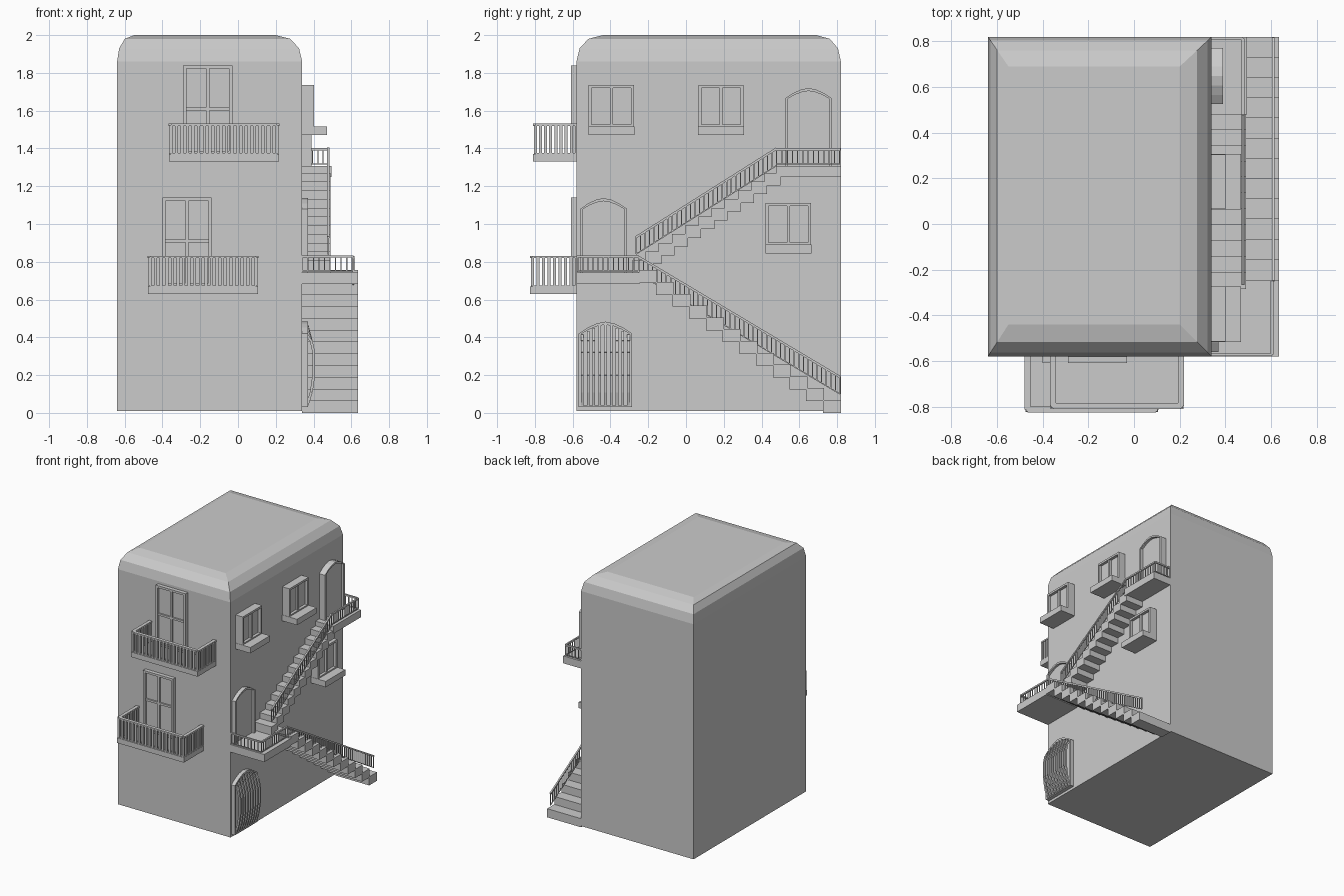
import bpy, bmesh, math
from mathutils import Vector, Matrix

if "Cube" in bpy.data.objects:
    bpy.data.objects.remove(bpy.data.objects["Cube"])

WALL_X, WALL_Y = 0.34, -0.58


def finish(bm, name):
    bmesh.ops.recalc_face_normals(bm, faces=bm.faces)
    me = bpy.data.meshes.new(name)
    bm.to_mesh(me)
    bm.free()
    ob = bpy.data.objects.new(name, me)
    bpy.context.collection.objects.link(ob)
    return ob


def box(bm, a, b):
    a, b = Vector(a), Vector(b)
    s = b - a
    m = Matrix.Translation((a + b) / 2) @ Matrix.Diagonal((abs(s.x), abs(s.y), abs(s.z), 1))
    bmesh.ops.create_cube(bm, size=1, matrix=m)


def bar(bm, p, q, w, h):
    p, q = Vector(p), Vector(q)
    d = q - p
    m = Matrix.Translation((p + q) / 2) @ d.to_track_quat('Y', 'Z').to_matrix().to_4x4()
    bmesh.ops.create_cube(bm, size=1, matrix=m @ Matrix.Diagonal((w, d.length, h, 1)))


def railing(bm, p, q, height, step, w, rail):
    # top rail, bottom rail and evenly spaced balusters from p to q
    p, q, up = Vector(p), Vector(q), Vector((0, 0, height))
    bar(bm, p + up, q + up, rail, 0.012)
    bar(bm, p, q, w, 0.006)
    n = max(1, round((q - p).length / step))
    for i in range(n + 1):
        c = p.lerp(q, i / n)
        box(bm, c - Vector((w / 2, w / 2, 0)), c + Vector((w / 2, w / 2, height)))


def side(u, z, d):
    return (WALL_X + d, u, z)


def front(u, z, d):
    return (u, WALL_Y - d, z)


# main body with rounded roof edge
bm = bmesh.new()
rings = []
for z, f in ((0.01, 0), (1.86, 0), (1.93, 0.12), (1.98, 0.45), (2.0, 1)):
    x0, x1, y0, y1 = -0.64 + 0.09 * f, 0.34 - 0.14 * f, -0.58 + 0.14 * f, 0.82 - 0.13 * f
    rings.append([bm.verts.new((x, y, z)) for x, y in ((x0, y0), (x1, y0), (x1, y1), (x0, y1))])
for a, b in zip(rings, rings[1:]):
    for i in range(4):
        j = (i + 1) % 4
        bm.faces.new((a[i], a[j], b[j], b[i]))
bm.faces.new(rings[0])
bm.faces.new(rings[-1])
finish(bm, "house_body")


def framed_opening(name, at, u0, u1, z0, z1, depth, pane, t, cross=None):
    bm = bmesh.new()
    m = (u0 + u1) / 2
    box(bm, at(u0, z0, -0.01), at(u1, z1, pane))
    for u in (u0, u1 - t):
        box(bm, at(u, z0, 0), at(u + t, z1, depth))
    for z in (z0, z1 - t):
        box(bm, at(u0 + t, z, 0), at(u1 - t, z + t, depth))
    box(bm, at(m - t / 2, z0 + t, 0), at(m + t / 2, z1 - t, depth - 0.006))
    if cross:
        box(bm, at(u0 + t, cross - 0.008, 0), at(u1 - t, cross + 0.008, depth - 0.008))
    return finish(bm, name)


# balconies and their glazed doors
for level, bx, by, bz, dx in (("upper", -0.37, -0.81, 1.33, -0.29), ("lower", -0.48, -0.825, 0.63, -0.40)):
    framed_opening(level + "_balcony_door", front, dx, dx + 0.26, bz + 0.04, bz + 0.51,
                   0.03, 0.01, 0.017, bz + 0.28)
    bm = bmesh.new()
    box(bm, (bx + 0.004, by, bz), (bx + 0.586, WALL_Y, bz + 0.04))
    l, r, f, z = bx + 0.014, bx + 0.576, by + 0.012, bz + 0.042
    railing(bm, (l, f, z), (r, f, z), 0.153, 0.029, 0.016, 0.026)
    for x in (l, r):
        railing(bm, (x, f, z), (x, WALL_Y, z), 0.153, 0.029, 0.016, 0.026)
    finish(bm, level + "_balcony")

# side windows with sills
for i, (y, z) in enumerate(((-0.515, 1.47), (0.065, 1.47), (0.422, 0.845))):
    framed_opening("side_window_%d" % i, side, y, y + 0.24, z + 0.04, z + 0.267, 0.062, 0.04, 0.016)
    bm = bmesh.new()
    box(bm, side(y - 0.002, z, 0), side(y + 0.242, z + 0.046, 0.13))
    finish(bm, "window_sill_%d" % i)


def arch(y0, y1, z0, zs, zt, n=6):
    m, w = (y0 + y1) / 2, (y1 - y0) / 2
    pts = [(y0, z0), (y1, z0)]
    for i in range(n + 1):
        k = 1 - 2 * i / n
        pts.append((m + w * k, zs + (zt - zs) * (1 - abs(k) ** 1.7)))
    return pts


def arched_door(name, y0, y1, z0, zs, zt, depth, pane, t):
    bm = bmesh.new()
    outer = arch(y0, y1, z0, zs, zt)
    inner = arch(y0 + t, y1 - t, z0 + t * 0.5, zs, zt - t)
    loops = [[bm.verts.new(side(u, z, d)) for u, z in pts]
             for pts, d in ((outer, -0.01), (outer, depth), (inner, depth), (inner, pane))]
    n = len(outer)
    for a, b in zip(loops, loops[1:]):
        for i in range(n):
            j = (i + 1) % n
            bm.faces.new((a[i], a[j], b[j], b[i]))
    bm.faces.new(loops[0])
    bm.faces.new(loops[-1])
    return finish(bm, name)


arched_door("top_arched_door", 0.525, 0.772, 1.30, 1.665, 1.72, 0.05, 0.03, 0.016)
arched_door("middle_arched_door", -0.56, -0.312, 0.73, 1.08, 1.137, 0.03, 0.012, 0.016)
arched_door("ground_gate_frame", -0.568, -0.285, 0.03, 0.42, 0.483, 0.03, 0.012, 0.016)

# bulging gate bars
bm = bmesh.new()
for i in range(9):
    k = (i - 4) / 4
    y = -0.4265 + 0.122 * k
    top = 0.465 - 0.055 * abs(k) ** 1.7
    path = [(0.366, 0.04), (0.388, 0.11), (0.401, 0.2), (0.401, 0.32), (0.388, 0.38), (0.366, top)]
    for (xa, za), (xb, zb) in zip(path, path[1:]):
        bar(bm, (xa, y, za), (xb, y, zb), 0.014, 0.014)
finish(bm, "gate_bars")

# lower flight and landing
bm = bmesh.new()
for i in range(12):
    y, z = 0.725 - 0.0885 * i, 0.0625 * i
    box(bm, (WALL_X, y, z), (0.635, y + 0.095, z + 0.068))
finish(bm, "lower_stairs")
bm = bmesh.new()
box(bm, (WALL_X, -0.58, 0.682), (0.635, -0.245, 0.742))
finish(bm, "lower_landing")

# upper flight and landing
bm = bmesh.new()
for i in range(-1, 10):
    y, z = -0.215 + 0.07 * i, 0.788 + 0.0463 * i
    box(bm, (WALL_X, y, z), (0.49, y + 0.085, z + 0.066))
finish(bm, "upper_stairs")
bm = bmesh.new()
box(bm, (WALL_X, 0.48, 1.25), (0.495, 0.82, 1.308))
finish(bm, "upper_landing")

# stair and landing railings
runs = {
    "lower_stair_railing": [(0.61, 0.815, 0.10), (0.61, -0.25, 0.735)],
    "lower_landing_railing": [(0.605, -0.25, 0.75), (0.605, -0.573, 0.75), (0.34, -0.573, 0.75)],
    "upper_stair_railing": [(0.478, -0.265, 0.84), (0.478, 0.48, 1.31)],
    "upper_landing_railing": [(0.478, 0.48, 1.318), (0.478, 0.813, 1.318), (0.34, 0.813, 1.318)],
}
for name, pts in runs.items():
    bm = bmesh.new()
    h = 0.09 if "stair" in name else 0.078
    for p, q in zip(pts, pts[1:]):
        railing(bm, p, q, h, 0.028, 0.006, 0.012)
    finish(bm, name)
